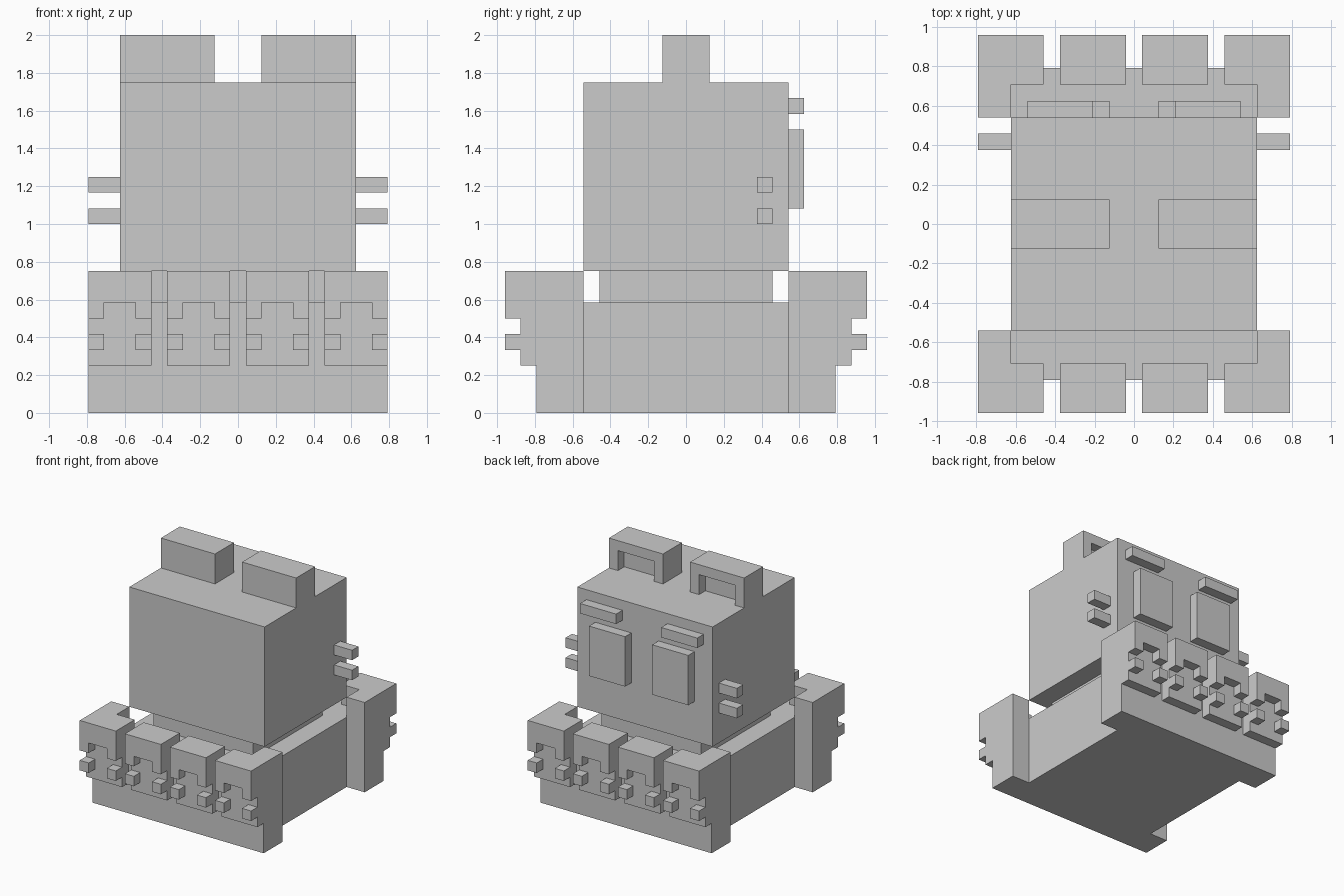
import bpy, bmesh
from mathutils import Vector

if "Cube" in bpy.data.objects:
    bpy.data.objects.remove(bpy.data.objects["Cube"])

U = 1 / 12  # one block unit


def prism(bm, outline, axis, lo, hi):
    """Extrude a 2D outline along an axis: x -> (y,z), y -> (x,z), z -> (x,y)."""
    def place(a, b, d):
        p = {'x': (d, a, b), 'y': (a, d, b), 'z': (a, b, d)}[axis]
        return Vector(p) * U
    face = bm.faces.new([bm.verts.new(place(a, b, lo)) for a, b in outline])
    shift = Vector(place(0, 0, hi - lo))
    ext = bmesh.ops.extrude_face_region(bm, geom=[face], use_keep_orig=True)
    moved = [v for v in ext['geom'] if isinstance(v, bmesh.types.BMVert)]
    bmesh.ops.translate(bm, verts=moved, vec=shift)


def box(bm, x0, x1, y0, y1, z0, z1):
    prism(bm, [(x0, y0), (x1, y0), (x1, y1), (x0, y1)], 'z', z0, z1)


def part(name, build, mirror=''):
    """Make an object from a build function, mirrored across the given axes."""
    bm = bmesh.new()
    build(bm)
    bmesh.ops.recalc_face_normals(bm, faces=bm.faces)
    mesh = bpy.data.meshes.new(name)
    bm.to_mesh(mesh)
    bm.free()
    ob = bpy.data.objects.new(name, mesh)
    bpy.context.collection.objects.link(ob)
    if mirror:
        mod = ob.modifiers.new("Mirror", 'MIRROR')
        mod.use_axis = ('x' in mirror, 'y' in mirror, False)
        mod.use_mirror_merge = False
    return ob


# Body: H-shaped base, wider at the front and back ends
def body(bm):
    right = [(9.5, -9.5), (9.5, -6.5), (7.5, -6.5), (7.5, 6.5), (9.5, 6.5), (9.5, 9.5)]
    prism(bm, right + [(-x, -y) for x, y in right], 'z', 0, 7)


part("body", body)

# Neck and head
part("neck", lambda bm: box(bm, -5.5, 5.5, -5.5, 5.5, 7, 9))
part("head", lambda bm: box(bm, -7.5, 7.5, -6.5, 6.5, 9, 21))


# Ears: solid slab with a raised arch on the face side
def ear(bm):
    box(bm, 1.5, 7.5, -1.5, 0.5, 21, 24)
    arch = [(1.5, 21), (1.5, 24), (7.5, 24), (7.5, 21),
            (6.5, 21), (6.5, 23), (2.5, 23), (2.5, 21)]
    prism(bm, arch, 'y', 0.5, 1.5)


part("ears", ear, 'x')

# Face details
part("eyes", lambda bm: box(bm, 1.5, 5.5, 6.5, 7.5, 13, 18), 'x')
part("brows", lambda bm: box(bm, 2.5, 6.5, 6.5, 7.5, 19, 20), 'x')


def whiskers(bm):
    for z in (12, 14):
        box(bm, 7.5, 9.5, 4.5, 5.5, z, z + 1)


part("whiskers", whiskers, 'x')

# Shoulder blocks behind the outer paws
part("shoulders", lambda bm: box(bm, 7.5, 9.5, 6.5, 8.5, 7, 9), 'xy')


# Paws: stepped side profile with small corner blocks on the front
def paw(bm, x):
    profile = [(8.5, 7), (9.5, 7), (9.5, 3), (10.5, 3),
               (10.5, 7), (11.5, 7), (11.5, 9), (8.5, 9)]
    prism(bm, profile, 'x', x, x + 4)
    for cx in (x, x + 3):
        for z in (4, 6):
            box(bm, cx, cx + 1, 10.5, 11.5, z, z + 1)


part("inner_paws", lambda bm: paw(bm, 0.5), 'xy')
part("outer_paws", lambda bm: paw(bm, 5.5), 'xy')
